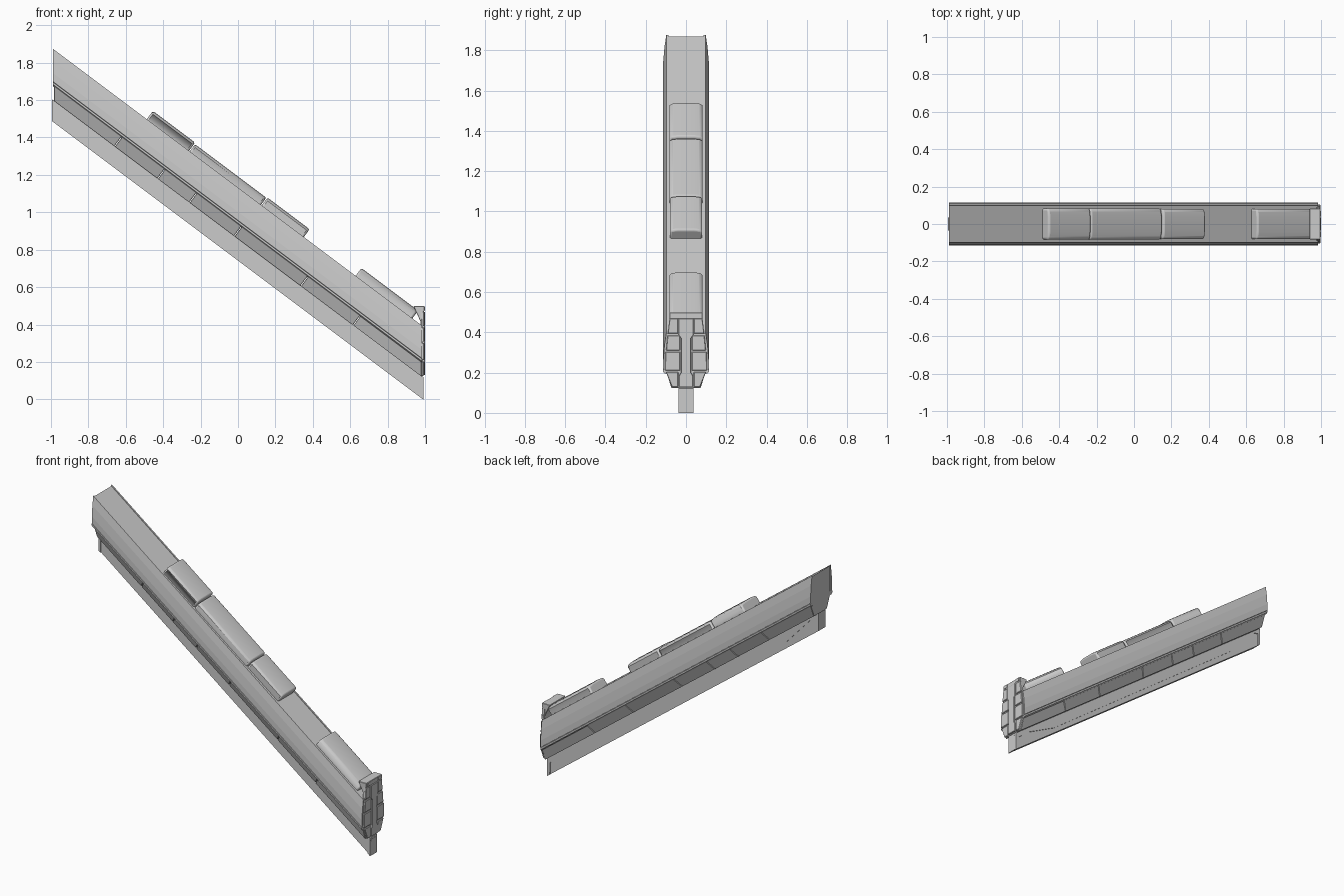
import bpy, bmesh, math, random

if "Cube" in bpy.data.objects:
    bpy.data.objects.remove(bpy.data.objects["Cube"])
random.seed(4)

SLOPE = 0.75            # the whole balustrade falls towards +x
TOP = 0.386             # body height above the bottom line


def z0(x):
    return 0.742 - SLOPE * x


def loft(name, a, b, bevel=0.0, segments=1):
    """Closed solid between two matching rings of 3D points."""
    bm = bmesh.new()
    va = [bm.verts.new(p) for p in a]
    vb = [bm.verts.new(p) for p in b]
    n = len(a)
    bm.faces.new(va)
    bm.faces.new(vb[::-1])
    for i in range(n):
        j = (i + 1) % n
        bm.faces.new((va[i], vb[i], vb[j], va[j]))
    bmesh.ops.recalc_face_normals(bm, faces=bm.faces)
    me = bpy.data.meshes.new(name)
    bm.to_mesh(me)
    bm.free()
    ob = bpy.data.objects.new(name, me)
    bpy.context.collection.objects.link(ob)
    if bevel:
        m = ob.modifiers.new("Bevel", 'BEVEL')
        m.width, m.segments, m.limit_method = bevel, segments, 'ANGLE'
        m.angle_limit = math.radians(35)
    return ob


def mirrored(half):
    """Mirror a right-hand outline of (y, h) points to a closed outline."""
    return half + [(-y, h) for y, h in reversed(half) if y > 0]


def beam(name, prof, xa, xb, bevel=0.0, lean=(0, 0)):
    """Sloping beam; lean tilts each end so joints sit square to the slope."""
    rings = []
    for x, k in ((xa, lean[0]), (xb, lean[1])):
        ring = []
        for y, h in prof:
            px = x + k * 0.48 * (h - 0.115)
            ring.append((px, y, z0(px) + h))
        rings.append(ring)
    return loft(name, *rings, bevel)


def plate_y(name, pts, ya, yb, bevel=0.0):
    return loft(name, [(x, ya, z) for x, z in pts], [(x, yb, z) for x, z in pts], bevel)


def plate_x(name, pts, xa, xb, bevel=0.0):
    return loft(name, [(xa, y, z) for y, z in pts], [(xb, y, z) for y, z in pts], bevel)


# Upper body: core and side panels with a lower lip and a raised top edge
beam("body_core", mirrored([(0.092, 0.19), (0.092, TOP)]), -0.988, 0.985)
for s, side in ((-1, "front"), (1, "back")):
    panel = [(0.088, 0.215), (0.113, 0.215), (0.113, 0.26), (0.107, 0.33),
             (0.098, TOP + 0.004), (0.088, TOP + 0.004)]
    beam(side + "_side_panel", [(s * y, h) for y, h in panel], -0.99, 0.985)
    lip = [(0.08, 0.192), (0.104, 0.192), (0.115, 0.2), (0.115, 0.212), (0.08, 0.22)]
    beam(side + "_lower_lip", [(s * y, h) for y, h in lip], -0.99, 0.985)

# Sloped plank course under the body
joints = [-0.985, -0.66, -0.43, -0.26, -0.02, 0.335, 0.615, 0.983]
last = len(joints) - 2
for i in range(last + 1):
    d = random.uniform(-0.003, 0.003)
    prof = mirrored([(0.07 + d, 0.116), (0.1 - d, 0.196)])
    beam("plank_%d" % i, prof, joints[i] + 0.0015, joints[i + 1] - 0.0015,
         0.002, (int(i > 0), int(i < last)))

# Bottom rail: thin web with a raised frame round its lower panel
beam("rail_web", mirrored([(0.03, 0.0), (0.03, 0.118)]), -0.99, 0.985)
frame = [(-0.995, z0(-0.995)), (-0.98, z0(-0.98)), (-0.98, 1.56), (-0.945, 1.555),
         (-0.76, z0(-0.76) + 0.042), (0.68, z0(0.68) + 0.036), (0.88, 0.165),
         (0.968, 0.095), (0.972, z0(0.972)), (0.989, 0.0), (0.991, 0.0),
         (0.991, 0.12), (0.985, z0(0.985) + 0.12), (-0.995, z0(-0.995) + 0.116)]
plate_y("rail_frame", frame, -0.036, 0.036)
plate_x("rail_end_inset", [(-0.028, 0.0), (0.028, 0.0), (0.028, 0.095),
                           (0.02, 0.108), (-0.02, 0.108), (-0.028, 0.095)], 0.988, 0.993)

# Rounded capping slabs on the top face
spans = [(-0.49, -0.264, 0.058), (-0.26, 0.121, 0.051), (0.125, 0.35, 0.055), (0.627, 0.93, 0.055)]
for i, (xa, xb, t) in enumerate(spans):
    w = 0.081 + random.uniform(-0.002, 0.002)
    prof = [(-w, -0.02), (w, -0.02), (w, t - 0.014), (w * 0.93, t - 0.005), (w * 0.5, t),
            (-w * 0.5, t), (-w * 0.93, t - 0.005), (-w, t - 0.014)]
    rings = [[(x + 0.6 * n, y, z0(x) + TOP + 0.8 * n) for y, n in prof] for x in (xa, xb)]
    ob = loft("capping_slab_%d" % (i + 1), *rings, 0.011, 3)
    bpy.ops.object.select_all(action='DESELECT')
    ob.select_set(True)
    bpy.context.view_layer.objects.active = ob
    bpy.ops.object.shade_smooth_by_angle(angle=math.radians(40))

# End post at the low end: backing, wedge cap, centre strip, side plates
back = mirrored([(0.065, 0.125), (0.098, 0.205), (0.098, 0.31), (0.082, 0.47)])
plate_x("post_backing", back, 0.975, 0.989)
plate_y("post_cap", [(0.938, 0.498), (0.996, 0.498), (0.996, 0.47), (0.988, 0.465),
                     (0.988, 0.39)], -0.082, 0.082, 0.002)
strip = mirrored([(0.034, 0.13), (0.034, 0.185), (0.025, 0.2), (0.025, 0.37),
                  (0.036, 0.385), (0.036, 0.468)])
plate_x("post_centre_strip", strip, 0.985, 1.0, 0.002)
sides = [[(0.038, 0.128), (0.07, 0.128), (0.1, 0.203), (0.038, 0.203)],
         [(0.029, 0.21), (0.104, 0.21), (0.103, 0.302), (0.029, 0.302)],
         [(0.029, 0.31), (0.099, 0.31), (0.092, 0.385), (0.029, 0.385)],
         [(0.04, 0.393), (0.091, 0.393), (0.082, 0.468), (0.04, 0.468)]]
for s, side in ((-1, "front"), (1, "back")):
    for i, pts in enumerate(sides):
        plate_x("post_%s_plate_%d" % (side, i + 1), [(s * y, z) for y, z in pts],
                0.98, 0.996, 0.003)
    plate_x("post_%s_cap_tab" % side, [(s * 0.04, 0.474), (s * 0.07, 0.474),
                                       (s * 0.07, 0.496), (s * 0.04, 0.496)], 0.985, 0.999)
